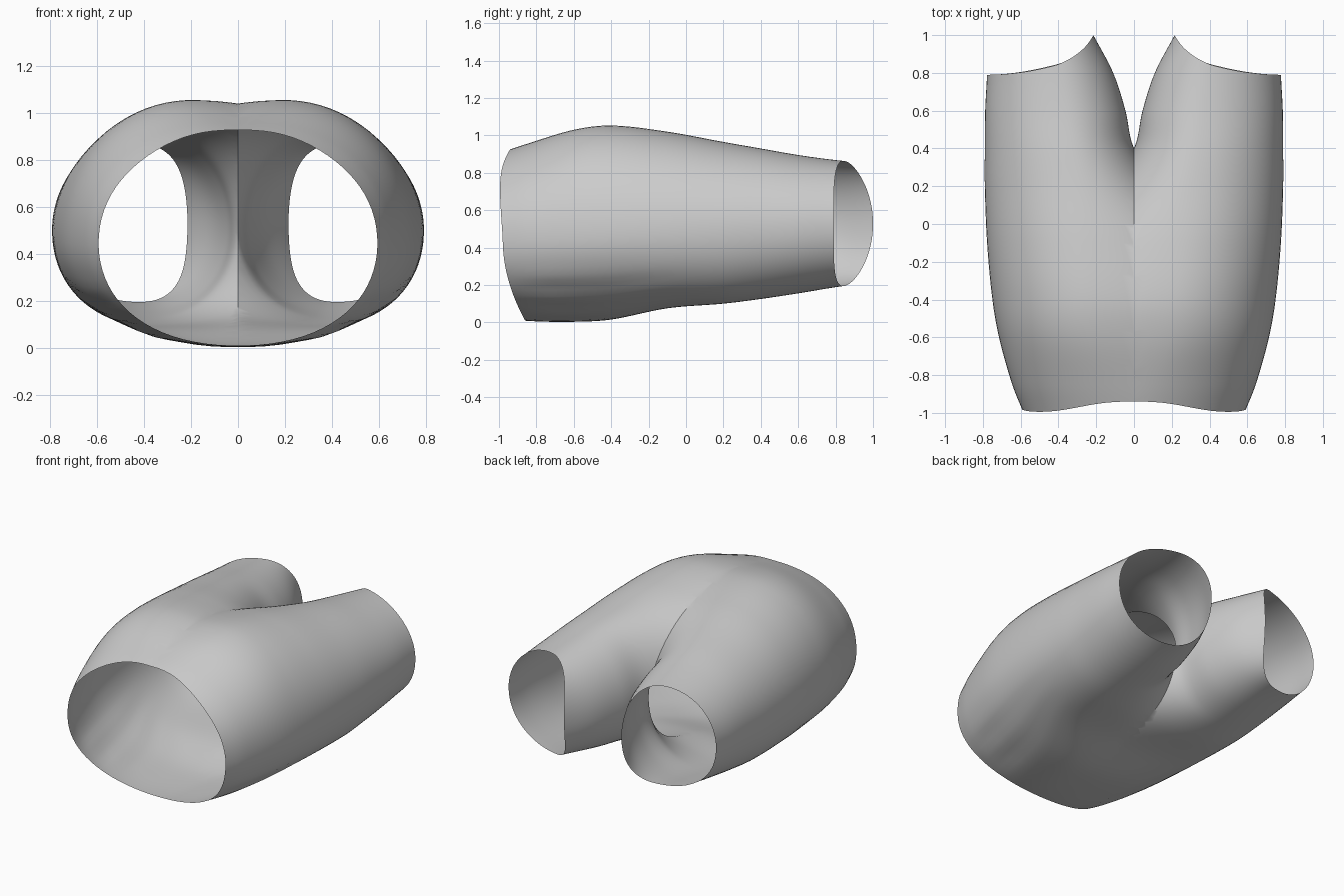
import bpy, bmesh
from math import cos, sin, pi

if "Cube" in bpy.data.objects:
    bpy.data.objects.remove(bpy.data.objects["Cube"])

# Profiles along the length:
# y, outer x, inner x, top z, bottom z, top ridge x, bottom ridge x
STATIONS = [
    (-1.0, .585, -.585, .905, .03, 0, 0),
    (-.85, .645, -.645, .955, .008, .07, 0),
    (-.6, .715, -.69, 1.03, .003, .17, .02),
    (-.4, .75, -.65, 1.053, .015, .2, .08),
    (-.1, .778, -.43, 1.02, .075, .24, .3),
    (.2, .79, -.13, .965, .10, .29, .38),
    (.4, .79, .0, .93, .125, .33, .39),
    (.6, .788, .045, .895, .155, .36, .39),
    (.8, .778, .11, .868, .188, .39, .4),
    (1.0, .775, .215, .85, .215, .42, .41),
]


def profile(y, col):
    """Smooth interpolation of one profile column."""
    n = len(STATIONS)
    i = 0
    while i < n - 2 and y > STATIONS[i + 1][0]:
        i += 1

    def slope(k):
        a, b = STATIONS[max(k - 1, 0)], STATIONS[min(k + 1, n - 1)]
        return (b[col] - a[col]) / (b[0] - a[0])
    p, q = STATIONS[i], STATIONS[i + 1]
    h = q[0] - p[0]
    t = (y - p[0]) / h
    return (p[col] * (2*t**3 - 3*t*t + 1) + q[col] * (3*t*t - 2*t**3)
            + h * slope(i) * (t**3 - 2*t*t + t) + h * slope(i + 1) * (t**3 - t*t))


def spow(v, e):
    return abs(v) ** e * (1 if v >= 0 else -1)


def point(s, a):
    """Point on one leg tube; s runs waist to hem, a runs round it."""
    c, d = cos(a), sin(a)
    waist = -1 + (.06 * d**6 if d > 0 else .02 + .12 * d * d)
    if d > 0:
        waist += .02 * (1 - d) ** 2
    hem = .79 + .21 * ((1 - c) / 2) ** 1.9
    y = waist + (hem - waist) * s
    out, inn, top, bot = (profile(y, k) for k in (1, 2, 3, 4))
    mid = .45 + .04 * (y + 1)
    ridge = profile(y, 5 if d > 0 else 6)
    if d < 0 and inn < 0:
        inn *= 2            # keeps the seat smooth across the centre
    e = (1 - .07 * max(0, 1 - s * 3)) if d > 0 else .94
    x = ridge + ((out - ridge) if c > 0 else (ridge - inn)) * spow(c, e)
    z = mid + (top - mid if d > 0 else mid - bot) * spow(d, e)
    # soft lengthwise folds on the underside near the waist
    if d < 0:
        fade = min(s * 8, 1) * max(0, 1 - s * 1.8)
        z += .008 * sin(a * 18) * fade * (d * c) ** 2 * 4
    return x, y, z


# One half: a tube from waist to leg hem, cut on the centre plane
ROWS, SIDES = 56, 80
bm = bmesh.new()
grid = [[bm.verts.new(point(i / ROWS, 2 * pi * (j + .5) / SIDES)) for j in range(SIDES)]
        for i in range(ROWS + 1)]
for i in range(ROWS):
    for j in range(SIDES):
        k = (j + 1) % SIDES
        bm.faces.new((grid[i][j], grid[i][k], grid[i + 1][k], grid[i + 1][j]))
bmesh.ops.bisect_plane(bm, geom=bm.verts[:] + bm.edges[:] + bm.faces[:], dist=1e-5,
                       plane_co=(0, 0, 0), plane_no=(1, 0, 0), clear_inner=True)

# Mirrored half, joined along the centre seam
half = bmesh.ops.duplicate(bm, geom=bm.verts[:] + bm.edges[:] + bm.faces[:])["geom"]
for v in half:
    if isinstance(v, bmesh.types.BMVert):
        v.co.x = -v.co.x
bmesh.ops.reverse_faces(bm, faces=[f for f in half if isinstance(f, bmesh.types.BMFace)])
bmesh.ops.remove_doubles(bm, verts=bm.verts[:], dist=1e-4)
bmesh.ops.recalc_face_normals(bm, faces=bm.faces[:])

mesh = bpy.data.meshes.new("shorts")
bm.to_mesh(mesh)
bm.free()
shorts = bpy.data.objects.new("shorts", mesh)
bpy.context.collection.objects.link(shorts)
bpy.context.view_layer.objects.active = shorts
shorts.select_set(True)
bpy.ops.object.shade_smooth_by_angle(angle=0.7)
